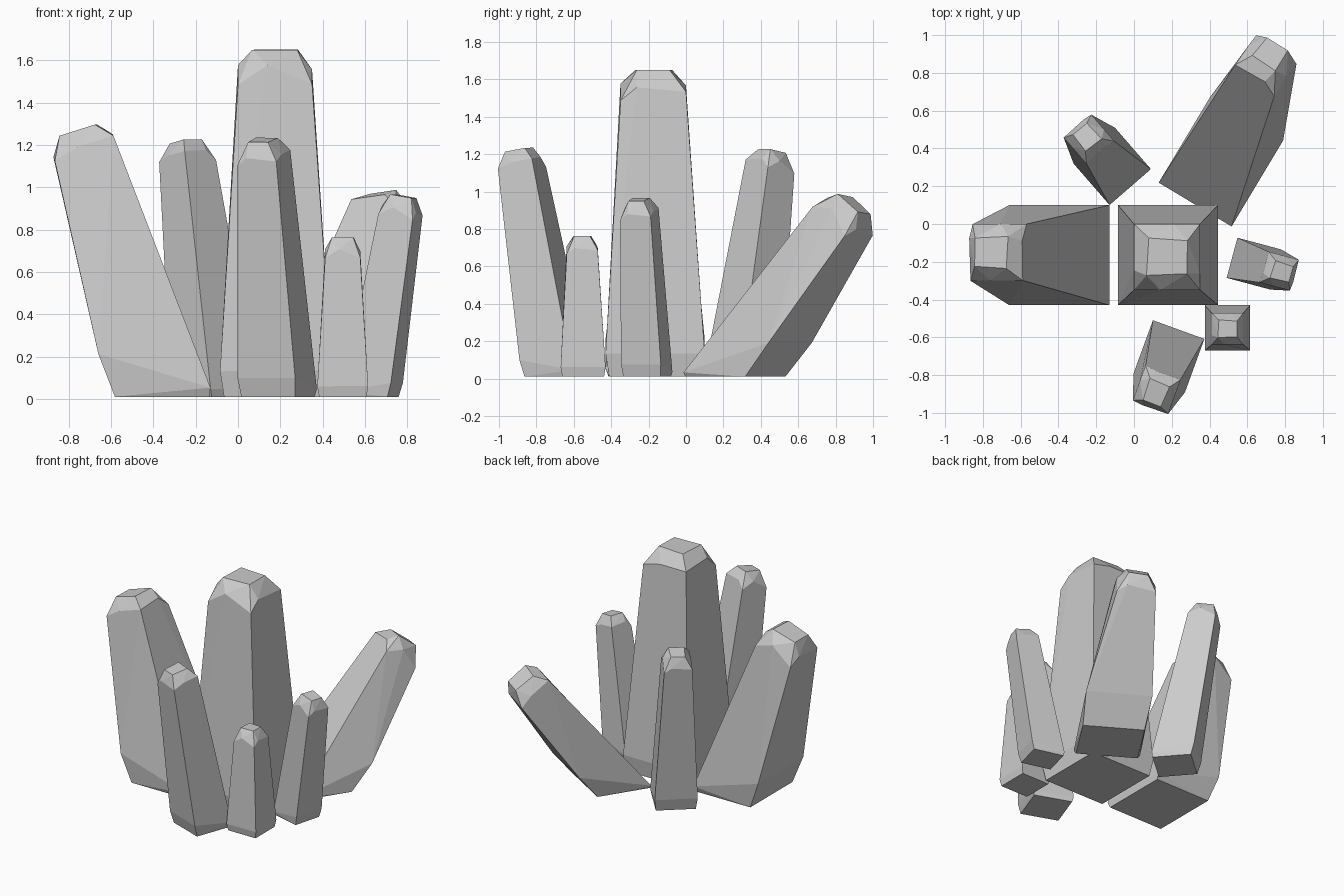
import bpy, bmesh, math
from mathutils import Vector

if "Cube" in bpy.data.objects:
    bpy.data.objects.remove(bpy.data.objects["Cube"])

GROUND = 0.01
CORNERS = [(-1, -1), (1, -1), (1, 1), (-1, 1)]
# Irregular faceted tip: (along lean, across, height) in shoulder half-widths
SHOULDER = [(-1, -1, -0.3), (1, -1, -0.3), (1, 1, -0.05), (-1, 1, 0.15),
            (-0.2, -1, 0.22), (1, -0.5, 0.1), (-1, -0.4, 0.22), (0.2, 1, 0.15)]
TIP = [(-0.62, -0.55), (0.6, -0.5), (0.62, 0.5), (-0.55, 0.58)]


def crystal(name, base, half, angle, top, s):
    """base: foot centre, half: foot half sizes along/across the lean,
    top: shoulder centre, s: shoulder half width."""
    a = math.radians(angle)
    along = Vector((math.cos(a), math.sin(a), 0))
    across = Vector((-math.sin(a), math.cos(a), 0))
    foot = Vector((base[0], base[1], 0.5 * half[1]))
    top = Vector(top)
    axis = (top - foot).normalized()
    lean = Vector((axis.x, axis.y, 0)) / axis.z
    slope = min(lean.length, 0.3)
    pts = []

    # Widest ring just above the ground and the flat underside
    for i, j in CORNERS:
        p = foot + along * half[0] * i + across * half[1] * j
        p.z = max(0.025, p.z + slope * half[0] * i)
        pts.append(p)
        q = p - lean * (p.z - GROUND)
        q = foot + (q - foot) * 0.93
        q.z = GROUND
        pts.append(q)

    # Shoulder and tip, square to the crystal axis
    u = (along - axis * along.dot(axis)).normalized()
    v = axis.cross(u)
    for i, j, h in SHOULDER:
        pts.append(top + (u * i + v * j + axis * h) * s)
    for i, j in TIP:
        pts.append(top + (u * i + v * j) * s + axis * (0.04 + 0.4 * s))

    bm = bmesh.new()
    for p in pts:
        bm.verts.new(p)
    res = bmesh.ops.convex_hull(bm, input=bm.verts[:])
    loose = [v for v in bm.verts if not v.link_faces]
    bmesh.ops.delete(bm, geom=loose, context='VERTS')
    bmesh.ops.dissolve_limit(bm, angle_limit=math.radians(3),
                             verts=bm.verts[:], edges=bm.edges[:])
    bmesh.ops.recalc_face_normals(bm, faces=bm.faces[:])
    mesh = bpy.data.meshes.new(name)
    bm.to_mesh(mesh)
    bm.free()
    bpy.context.collection.objects.link(bpy.data.objects.new(name, mesh))


# Tall upright crystal in the middle
crystal("centre_crystal", (0.18, -0.165), (0.265, 0.265), 0, (0.175, -0.175, 1.54), 0.175)
# Large leaning crystals
crystal("left_crystal", (-0.395, -0.165), (0.265, 0.265), 180, (-0.725, -0.15, 1.175), 0.15)
crystal("back_right_crystal", (0.46, 0.33), (0.265, 0.225), 59, (0.70, 0.85, 0.86), 0.13)
# Slim leaning crystals
crystal("front_crystal", (0.185, -0.70), (0.15, 0.145), -110, (0.12, -0.88, 1.145), 0.10)
crystal("back_left_crystal", (-0.115, 0.305), (0.145, 0.145), 131, (-0.24, 0.45, 1.14), 0.095)
crystal("right_crystal", (0.635, -0.21), (0.12, 0.11), -15, (0.77, -0.25, 0.885), 0.085)
# Small upright crystal
crystal("small_crystal", (0.495, -0.55), (0.12, 0.12), 0, (0.495, -0.555, 0.69), 0.083)
